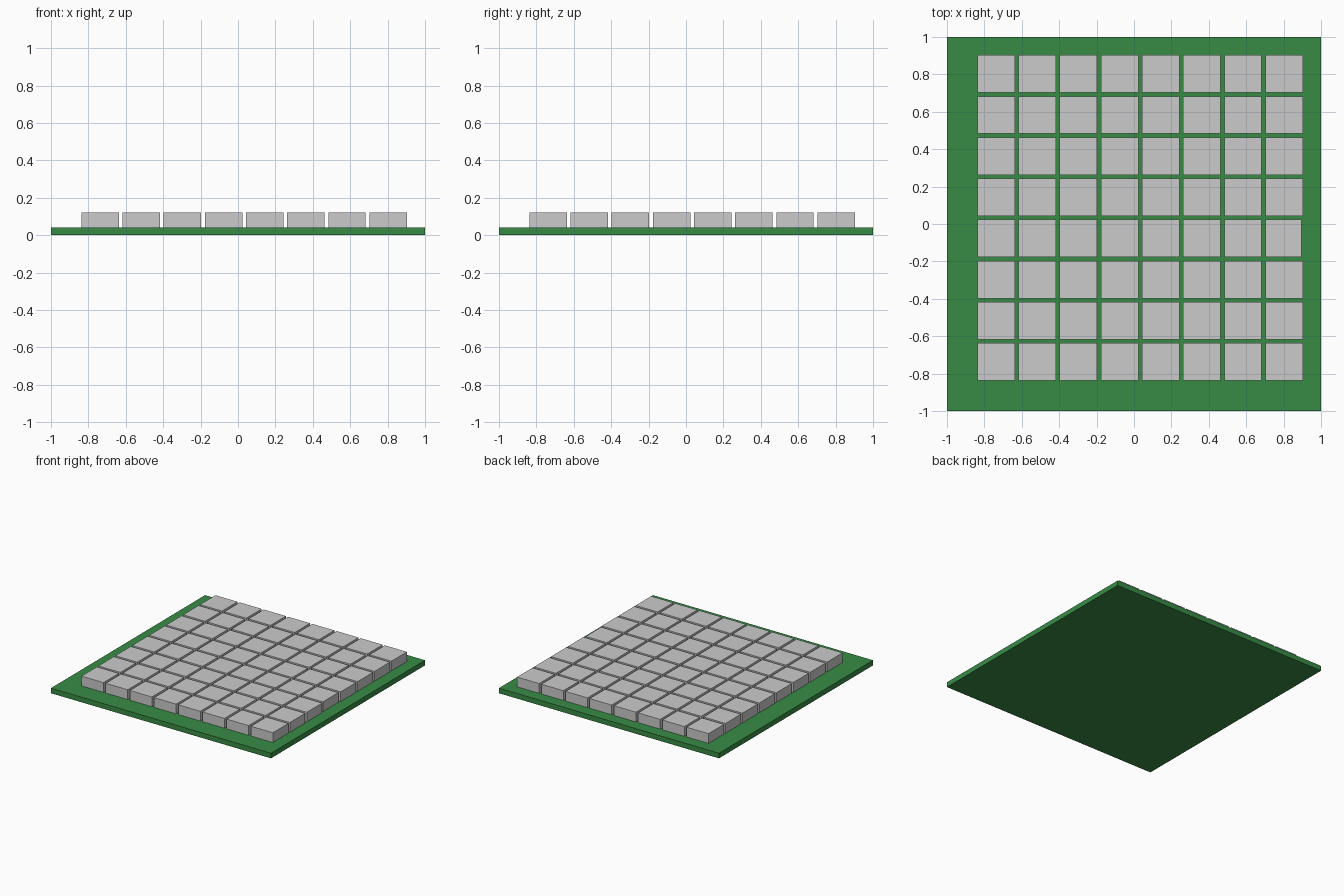
import bpy

if "Cube" in bpy.data.objects:
    bpy.data.objects.remove(bpy.data.objects["Cube"])

BOARD_H = 0.042
TILE, TILE_H, PITCH, START = 0.20, 0.08, 0.22, -0.737


def box(name, size, location):
    bpy.ops.mesh.primitive_cube_add(size=1, location=location)
    obj = bpy.context.object
    obj.name = name
    obj.scale = size
    bpy.ops.object.transform_apply(location=False, rotation=False, scale=True)
    return obj


# Green base board
green = bpy.data.materials.new("green")
green.diffuse_color = (0.04, 0.26, 0.06, 1)
green.use_nodes = True
green.node_tree.nodes["Principled BSDF"].inputs["Base Color"].default_value = green.diffuse_color
board = box("base_board", (2, 2, BOARD_H), (0, 0, BOARD_H / 2))
board.data.materials.append(green)

# 8 x 8 grid of square tiles sharing one mesh, set slightly off centre
tile = box("tile_0_0", (TILE, TILE, TILE_H),
           (START, START, BOARD_H + TILE_H / 2))
for row in range(8):
    for col in range(8):
        if row == col == 0:
            continue
        copy = bpy.data.objects.new(f"tile_{row}_{col}", tile.data)
        copy.location = (START + col * PITCH, START + row * PITCH,
                         BOARD_H + TILE_H / 2)
        bpy.context.collection.objects.link(copy)

# One tile on the right edge is a touch narrower
odd = bpy.data.objects["tile_3_7"]
odd.scale.x = 0.965
odd.location.x -= 0.0035
